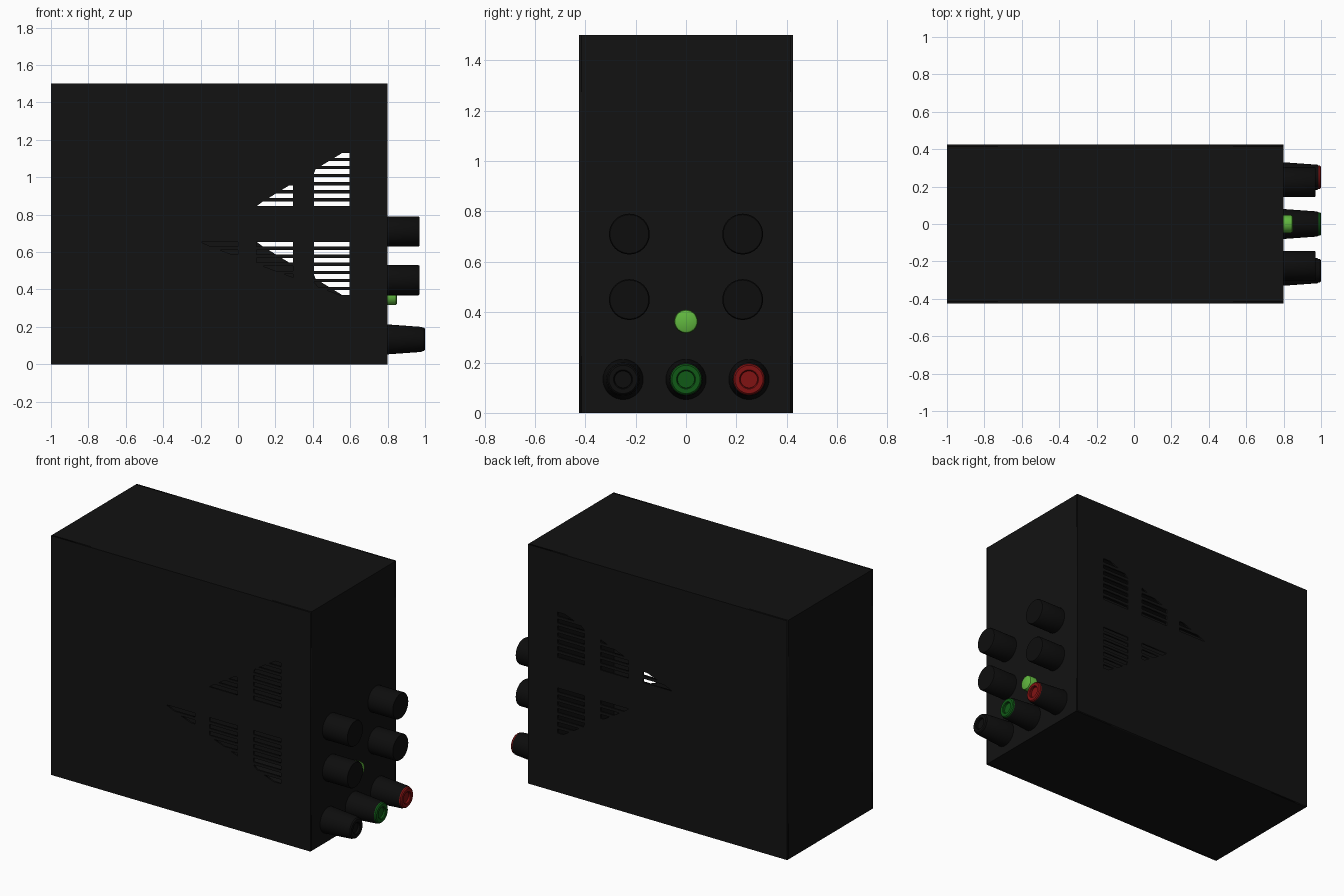
import bpy, bmesh, math

if "Cube" in bpy.data.objects:
    bpy.data.objects.remove(bpy.data.objects["Cube"])

T = 0.01                                  # wall thickness
X0, X1, Y, H = -1.0, 0.8, 0.425, 1.5      # case extents


def material(name, rgb):
    m = bpy.data.materials.new(name)
    m.diffuse_color = (*rgb, 1)
    m.use_nodes = True
    m.node_tree.nodes["Principled BSDF"].inputs["Base Color"].default_value = m.diffuse_color
    return m


BLACK = material("black", (0.006, 0.006, 0.006))
KNOB = material("knob_black", (0.004, 0.004, 0.004))
RED = material("red", (0.22, 0.006, 0.006))
GREEN = material("dark_green", (0.005, 0.1, 0.008))
LIGHT = material("light_green", (0.12, 0.48, 0.05))


def add(name, mesh, mat):
    ob = bpy.data.objects.new(name, mesh)
    mesh.materials.clear()
    mesh.materials.append(mat)
    bpy.context.collection.objects.link(ob)
    return ob


def box(name, lo, hi, mat):
    bm = bmesh.new()
    bmesh.ops.create_cube(bm, size=1)
    for v in bm.verts:
        v.co = [(a + b) / 2 + c * (b - a) for a, b, c in zip(lo, hi, v.co)]
    me = bpy.data.meshes.new(name)
    bm.to_mesh(me)
    bm.free()
    return add(name, me, mat)


def lathe(name, profile, y, z, mat, n=32):
    """Turn (x, radius) points around an axis along x; ends are capped."""
    bm = bmesh.new()
    rings = [[bm.verts.new((x, y + r * math.cos(2 * math.pi * i / n),
                            z + r * math.sin(2 * math.pi * i / n)))
              for i in range(n)] for x, r in profile]
    for a, b in zip(rings, rings[1:]):
        for i in range(n):
            j = (i + 1) % n
            bm.faces.new((a[i], a[j], b[j], b[i]))
    bm.faces.new(rings[0])
    bm.faces.new(rings[-1])
    bmesh.ops.recalc_face_normals(bm, faces=bm.faces)
    me = bpy.data.meshes.new(name)
    bm.to_mesh(me)
    bm.free()
    ob = add(name, me, mat)
    bpy.context.view_layer.objects.active = ob
    ob.select_set(True)
    bpy.ops.object.shade_smooth_by_angle(angle=math.radians(35))
    ob.select_set(False)
    return ob


def vent_slots(start, end, sign):
    """Louvre slots in three columns, trimmed by a slanted line."""
    slope = 0.3 / (end - start)
    slots = []
    for a, b in ((-0.2, 0.0), (0.1, 0.295), (0.405, 0.595)):
        for k in range(8):
            d0 = 0.096 + 0.043 * k
            d1 = min(d0 + 0.025, 0.4)
            l0, l1 = (max(a, start + (d - 0.1) / slope) for d in (d0, d1))
            if l0 > b - 0.01 or d1 <= d0:
                continue
            if l1 < b:
                pts = [(l0, d0), (b, d0), (b, d1), (l1, d1)]
            else:
                pts = [(l0, d0), (b, d0), (b, 0.1 + slope * (b - start))]
            slots.append([(x, 0.75 + sign * d) for x, d in pts])
    return slots


def vented_wall(name, y, sign):
    cu = bpy.data.curves.new(name, 'CURVE')
    cu.dimensions = '2D'
    cu.fill_mode = 'BOTH'
    cu.extrude = T / 2
    outline = [(X0, 0), (X1, 0), (X1, H), (X0, H)]
    for pts in ([outline] + vent_slots(0.1, 0.59, sign)
                + vent_slots(-0.2, 0.6, -sign)):
        s = cu.splines.new('POLY')
        s.points.add(len(pts) - 1)
        for p, (x, z) in zip(s.points, pts):
            p.co = (x, z, 0, 1)
        s.use_cyclic_u = True
    tmp = bpy.data.objects.new(name + "_outline", cu)
    bpy.context.collection.objects.link(tmp)
    dg = bpy.context.evaluated_depsgraph_get()
    me = bpy.data.meshes.new_from_object(tmp.evaluated_get(dg))
    bpy.data.objects.remove(tmp)
    ob = add(name, me, BLACK)
    ob.rotation_euler.x = math.pi / 2
    ob.location.y = y


# Hollow case: the back vent pattern is the front one flipped upside down
vented_wall("front_wall", -Y + T / 2, 1)
vented_wall("back_wall", Y - T / 2, -1)
yi = Y - T
box("left_wall", (X0, -yi, 0), (X0 + T, yi, H), BLACK)
box("right_wall", (X1 - T, -yi, 0), (X1, yi, H), BLACK)
box("bottom_wall", (X0 + T, -yi, 0), (X1 - T, yi, T), BLACK)
box("top_wall", (X0 + T, -yi, H - T), (X1 - T, yi, H), BLACK)

# Four control knobs
for y in (-0.225, 0.225):
    for z in (0.45, 0.71):
        lathe("knob", [(X1, 0.081), (0.964, 0.081), (0.97, 0.077)], y, z, KNOB)

# Indicator light
lathe("indicator_light", [(X1, 0.047), (0.838, 0.047), (0.846, 0.044),
                          (0.85, 0.038)], 0, 0.363, LIGHT)

# Three tapered sockets with coloured end rings
for y, mat in ((-0.25, KNOB), (0, GREEN), (0.25, RED)):
    lathe("socket_sleeve", [(X1, 0.08), (0.98, 0.067), (0.988, 0.062),
                            (0.988, 0.034), (0.93, 0.034)], y, 0.133, KNOB)
    lathe("socket_ring", [(0.985, 0.034), (0.985, 0.063), (0.994, 0.062),
                          (1.0, 0.056), (1.0, 0.038), (0.996, 0.034),
                          (0.94, 0.032)], y, 0.133, mat)
    lathe("socket_core", [(0.93, 0.031), (0.975, 0.031)], y, 0.133, KNOB)
